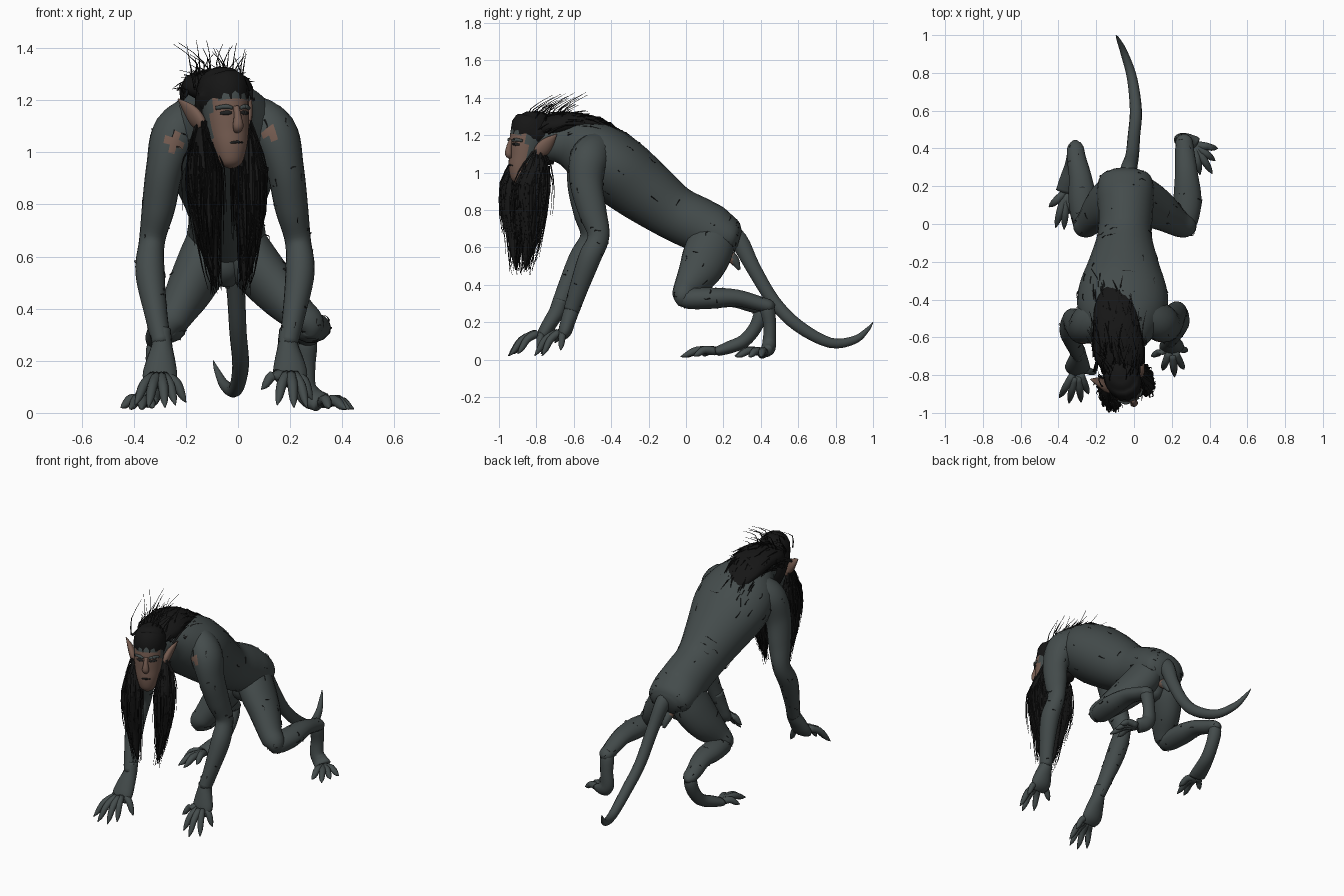
import bpy, bmesh, math, random
from mathutils import Vector, Matrix

random.seed(7)
cube = bpy.data.objects.get("Cube")
if cube:
    bpy.data.objects.remove(cube, do_unlink=True)


def material(name, colour):
    m = bpy.data.materials.new(name)
    m.diffuse_color = (*colour, 1)
    m.use_nodes = True
    bsdf = m.node_tree.nodes["Principled BSDF"]
    bsdf.inputs["Base Color"].default_value = (*colour, 1)
    return m


HIDE = material("grey hide", (0.058, 0.072, 0.072))
SKIN = material("brown skin", (0.175, 0.105, 0.08))
HAIR = material("black hair", (0.008, 0.008, 0.008))
DARK = material("dark crease", (0.014, 0.015, 0.015))


def spline(ctrl, steps):
    """Catmull-Rom through control points of any dimension."""
    p = [Vector(c) for c in ctrl]
    p = [p[0] * 2 - p[1]] + p + [p[-1] * 2 - p[-2]]
    out = []
    for a, b, c, d in zip(p, p[1:], p[2:], p[3:]):
        for i in range(steps):
            t = i / steps
            out.append((b * 2 + (c - a) * t + (a * 2 - b * 5 + c * 4 - d) * t * t
                        + (b * 3 - a - c * 3 + d) * t ** 3) / 2)
    return out + [p[-2]]


def add_tube(bm, ctrl, sides=12, steps=3):
    """Loft elliptical rings along (x, y, z, width, depth) points."""
    rows = [list(r) for r in spline(ctrl, steps)]
    pos = [Vector(r[:3]) for r in rows]
    rings = []
    for i, r in enumerate(rows):
        t = (pos[min(i + 1, len(pos) - 1)] - pos[max(i - 1, 0)]).normalized()
        ref = Vector((1, 0, 0)) if abs(t.x) < 0.9 else Vector((0, 1, 0))
        side = (ref - t * ref.dot(t)).normalized()
        up = t.cross(side)
        ring = []
        for k in range(sides):
            a = math.tau * k / sides
            ring.append(bm.verts.new(pos[i] + side * math.cos(a) * max(r[3], 0.001)
                                     + up * math.sin(a) * max(r[4], 0.001)))
        rings.append(ring)
    for a, b in zip(rings, rings[1:]):
        for k in range(sides):
            j = (k + 1) % sides
            bm.faces.new((a[k], a[j], b[j], b[k]))
    bm.faces.new(rings[0][::-1])
    bm.faces.new(rings[-1])


def finish(bm, name, mats, matrix=None, rule=None, smooth=True):
    bmesh.ops.recalc_face_normals(bm, faces=bm.faces)
    if rule:
        for f in bm.faces:
            f.material_index = rule(f.calc_center_median())
    if matrix:
        bm.transform(matrix)
    me = bpy.data.meshes.new(name)
    bm.to_mesh(me)
    bm.free()
    for m in mats:
        me.materials.append(m)
    ob = bpy.data.objects.new(name, me)
    bpy.context.collection.objects.link(ob)
    if smooth:
        me.shade_smooth()
    return ob


def tube(name, ctrl, mats=(HIDE,), matrix=None, rule=None, sides=14, steps=4):
    bm = bmesh.new()
    add_tube(bm, ctrl, sides, steps)
    return finish(bm, name, mats, matrix, rule)


def strand(bm, points, width):
    n = len(points) - 1
    add_tube(bm, [(*p, width * (1.05 - i / n), width * (1.05 - i / n)) for i, p in enumerate(points)], 3, 2)


def rnd(spread):
    return random.uniform(-spread, spread)


def creases(ob, count):
    """Short dark cracks lying on random edges of a part."""
    bm = bmesh.new()
    verts = ob.data.vertices
    for e in random.sample(list(ob.data.edges), count):
        a, b = (verts[i].co + verts[i].normal * .001 for i in e.vertices)
        bend = (a + b) / 2 + Vector((rnd(.006), rnd(.006), rnd(.006)))
        strand(bm, [a, bend, b], .0035)
    finish(bm, ob.name + "_creases", (DARK,), smooth=False)


# Torso from rump to neck
torso = tube("torso", [(-.045, .285, .64, .075, .05), (-.045, .25, .65, .135, .1), (-.045, .16, .675, .152, .14),
                       (-.045, .06, .725, .145, .145), (-.05, -.07, .79, .146, .148), (-.055, -.22, .9, .19, .172),
                       (-.06, -.36, 1.01, .238, .187), (-.06, -.48, 1.09, .23, .18), (-.06, -.58, 1.14, .17, .15),
                       (-.06, -.68, 1.16, .1, .11), (-.055, -.8, 1.15, .075, .08)], sides=24)
creases(torso, 60)
tube("groin", [(-.045, .12, .64, .09, .1), (-.045, .13, .55, .075, .09), (-.045, .14, .49, .03, .04)])

# Tail
tube("tail", [(-.04, .2, .7, .05, .05), (-.03, .28, .64, .045, .05), (-.01, .36, .49, .036, .04),
              (0, .47, .31, .033, .036), (.01, .6, .18, .032, .034), (-.01, .77, .09, .027, .028),
              (-.05, .9, .105, .02, .022), (-.08, .97, .16, .011, .012), (-.095, 1, .2, .002, .002)])
tube("under_tail_lobe", [(-.04, .2, .58, .03, .03), (-.04, .255, .535, .03, .028), (-.04, .285, .48, .008, .008)],
     (HIDE, SKIN), rule=lambda c: int(c.y < .25))


def digits(name, root, tips, spread, radius, lift):
    """Splayed digits ending in pointed claws."""
    bm = bmesh.new()
    root = Vector(root)
    for tip in map(Vector, tips):
        d = tip - root
        base = root + Vector((d.x, d.y, 0)) * spread
        knee = base.lerp(tip, 0.5) + Vector((0, 0, lift))
        nail = base.lerp(tip, 0.8) + Vector((0, 0, lift * 0.3))
        add_tube(bm, [(*base, radius, radius), (*knee, radius * .95, radius * .95),
                      (*nail, radius * .7, radius * .7), (*tip, .002, .002)], 8, 3)
    finish(bm, name, (HIDE,))


# Arms: mirrored about the body's centre line, each reaching to its own hand
ARM = [(-.15, -.46, 1.12, .09, .11), (-.235, -.52, 1.07, .095, .105), (-.28, -.54, .94, .073, .088),
       (-.305, -.515, .79, .064, .075), (-.33, -.49, .66, .05, .058), (-.338, -.545, .54, .056, .06),
       (-.315, -.61, .38, .044, .05), (-.292, -.655, .26, .036, .042)]


def arm(side, name, reach, knuckle, patch, tips):
    path = []
    for x, y, z, w, d in ARM:
        path.append((x if side < 0 else -x - .1, y + reach * (1.1 - z), z, w, d))
    spot = Vector(patch)
    ob = tube(name + "_arm", path, (HIDE, SKIN), rule=lambda c: int((c - spot).length < .033), sides=20, steps=6)
    creases(ob, 30)
    wx, wy, wz = path[-1][:3]
    kx, ky, kz = knuckle
    tube(name + "_palm", [(wx, wy + .02, wz + .06, .034, .038), (wx, wy, wz, .04, .042),
                          ((wx + kx) / 2, (wy + ky) / 2, (wz + kz) / 2, .056, .04),
                          (kx, ky, kz, .066, .036), (kx, ky - .03, kz - .035, .045, .018)])
    digits(name + "_fingers", knuckle, tips, .25, .021, .025)


arm(-1, "right", -.04, (-.3, -.76, .14), (-.25, -.62, 1.04),
    [(-.395, -.92, .03), (-.345, -.95, .02), (-.28, -.945, .02), (-.24, -.9, .03), (-.2, -.79, .04)])
arm(1, "left", .05, (.2, -.65, .145), (.125, -.615, 1.08),
    [(.285, -.67, .05), (.265, -.77, .02), (.215, -.81, .02), (.15, -.775, .03), (.09, -.7, .09)])


# Crouched hind legs: thigh, shin to the heel, upright foot and long toes
def leg(name, hip_x, knee_x, shin, foot, toes):
    thigh = []
    for t, y, z, w, d in [(0, .16, .68, .09, .115), (.2, .12, .58, .1, .13), (.5, .075, .48, .09, .115),
                          (.82, .01, .385, .07, .077), (1, -.015, .335, .06, .058), (1.02, -.02, .285, .02, .02)]:
        thigh.append((hip_x + (knee_x - hip_x) * t, y, z, w, d))
    creases(tube(name + "_thigh", thigh, sides=18), 14)
    ob = tube(name + "_shin", [(knee_x, -.045, .325, .03, .03), (knee_x, .01, .325, .062, .055),
                               (knee_x * 1.03, .13, .328, .074, .058)] + shin)
    creases(ob, 14)
    tube(name + "_foot", foot)
    digits(name + "_toes", foot[-1][:3], toes, .08, .022, .02)


leg("left", 0, .275, [(.277, .27, .33, .06, .046), (.268, .39, .3, .05, .04), (.265, .45, .285, .042, .034),
                      (.265, .475, .28, .015, .014)],
    [(.265, .42, .32, .02, .02), (.262, .435, .27, .042, .04), (.257, .448, .18, .04, .034),
     (.255, .445, .1, .044, .036), (.28, .44, .06, .046, .038), (.32, .42, .04, .05, .028)],
    [(.445, .4, .015), (.43, .335, .015), (.415, .265, .015), (.35, .26, .02)])
leg("right", -.1, -.265, [(-.285, .25, .325, .06, .046), (-.305, .35, .295, .05, .042),
                          (-.31, .41, .275, .042, .034), (-.31, .44, .265, .015, .014)],
    [(-.31, .39, .3, .02, .02), (-.312, .4, .25, .04, .038), (-.315, .37, .17, .04, .036),
     (-.325, .31, .1, .042, .036), (-.345, .23, .065, .05, .034), (-.36, .17, .045, .054, .026)],
    [(-.45, .09, .02), (-.415, -.02, .015), (-.37, -.03, .015), (-.325, .04, .02)])

# Head, turned to its left
HEAD = Matrix.Translation((-.06, -.82, 1.14)) @ Matrix.Rotation(math.radians(25), 4, "Z")
tube("head", [(0, -.09, -.2, .012, .012), (0, -.085, -.18, .042, .04), (0, -.07, -.12, .066, .068),
              (0, -.05, -.06, .08, .085), (0, -.03, .02, .088, .102), (0, -.01, .07, .086, .108),
              (0, .03, .12, .065, .08), (0, .04, .15, .01, .02)], (HIDE, SKIN), HEAD,
     lambda c: int(c.y < -.072 and c.z < .065), sides=24)
tube("nose", [(0, -.125, .035, .012, .012), (0, -.138, 0, .014, .015), (0, -.143, -.04, .021, .018),
              (0, -.13, -.06, .012, .01)], (SKIN,), HEAD)
tube("mouth", [(-.035, -.12, -.105, .003, .004), (0, -.137, -.1, .007, .005),
               (.035, -.12, -.105, .003, .004)], (DARK,), HEAD)
for s, label in ((-1, "right"), (1, "left")):
    tube(label + "_brow", [(s * .016, -.128, .03, .006, .006), (s * .04, -.12, .036, .01, .009),
                           (s * .07, -.092, .03, .007, .007)], (HIDE,), HEAD)
    tube(label + "_eye", [(s * .018, -.126, .012, .004, .005), (s * .036, -.119, .012, .008, .01),
                          (s * .058, -.104, .01, .004, .005)], (DARK,), HEAD)
    tube(label + "_ear", [(s * .075, 0, -.07, .015, .025), (s * .098, .005, -.025, .022, .042),
                          (s * .122, .035, .02, .018, .034), (s * .155, .07, .065, .002, .003)], (SKIN,), HEAD)

# Hair masses: cap, mane over the shoulders, and two long cheek locks
tube("hair_cap", [(0, .07, -.1, .05, .05), (0, .06, -.03, .08, .075), (0, .03, .045, .094, .095),
                  (0, -.005, .08, .096, .122), (0, .02, .125, .09, .102), (0, .035, .165, .06, .07),
                  (0, .04, .185, .012, .018)], (HAIR,), HEAD)
tube("mane", [(-.06, -.82, 1.23, .07, .04), (-.075, -.7, 1.25, .13, .06), (-.09, -.57, 1.265, .125, .055),
              (-.1, -.44, 1.235, .11, .045), (-.1, -.33, 1.18, .06, .02), (-.1, -.27, 1.13, .01, .005)], (HAIR,))
LOCK = [(.092, -.01, -.04, .012, .03), (.1, -.02, -.12, .032, .065), (.098, -.04, -.22, .053, .09),
        (.095, -.05, -.35, .048, .078), (.085, -.055, -.47, .034, .05), (.072, -.065, -.58, .018, .028),
        (.06, -.07, -.66, .003, .005)]
for s, label in ((-1, "right"), (1, "left")):
    tube(label + "_lock", [(s * p[0], *p[1:]) for p in LOCK], (HAIR,), HEAD)

# Loose strands hanging around the cheek locks
bm = bmesh.new()
for s in (-1, 1):
    for n in range(110):
        a = random.uniform(0, math.tau)
        first = random.randrange(4)
        drift = Vector((rnd(.02), rnd(.04), 0))
        pts = []
        for i, (x, y, z, w, d) in enumerate(LOCK[first:first + 4]):
            pts.append(Vector((s * x + math.cos(a) * w * 1.05, y + math.sin(a) * d * 1.05, z + rnd(.03)))
                       + drift * i / 3)
        strand(bm, pts, .007)
finish(bm, "lock_strands", (HAIR,), HEAD, smooth=False)

# Strands swept back over the shoulders
bm = bmesh.new()
for n in range(150):
    x, y = -.08 + rnd(.14), random.uniform(-.8, -.42)
    curve = (x + .08) ** 2 * 4
    end = min(y + random.uniform(.14, .24), -.22)
    z = 1.305 - curve - max(0, y + .55) * .45
    drop = max(0, end + .5) * .72
    strand(bm, [(x, y, z - .03), (x + rnd(.02), (y + end) / 2, z + .015 - drop * .25),
                (x * 1.1 + rnd(.04), end, 1.315 - curve - drop + rnd(.02))], .008)

# Wild tufts rising from the crown
for n in range(40):
    x, y = -.08 + rnd(.1), random.uniform(-.86, -.66)
    high = random.uniform(.01, .14)
    strand(bm, [(x, y, 1.25), (x + rnd(.02), y + .03, 1.28 + high * .5),
                (x * 1.2 + rnd(.06), y + .06 + high * .7, 1.29 + high)], .005)
finish(bm, "mane_strands", (HAIR,), smooth=False)
